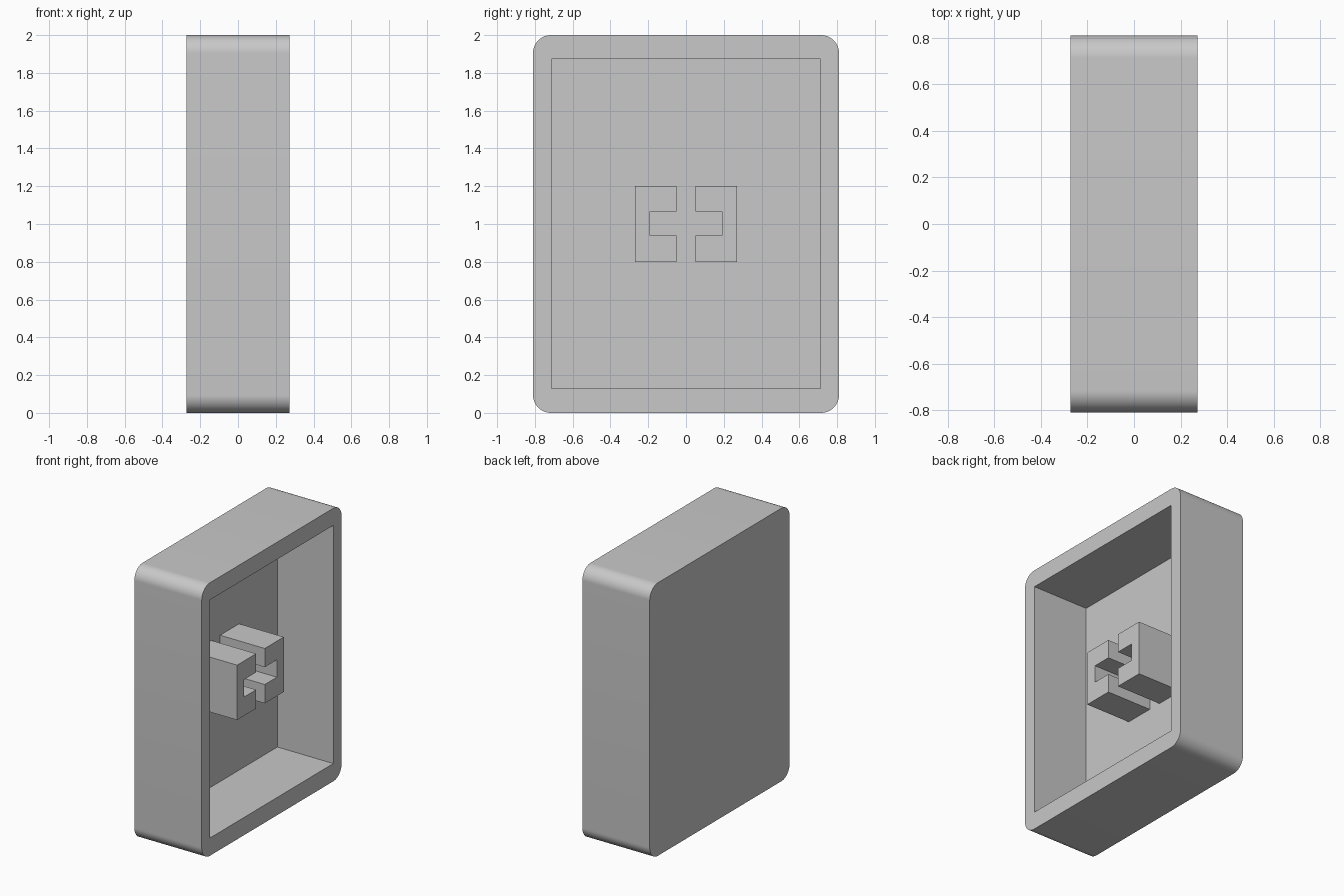
import bpy
import bmesh
from math import radians

if "Cube" in bpy.data.objects:
    bpy.data.objects.remove(bpy.data.objects["Cube"])

HALF_X, HALF_Y, HEIGHT = 0.273, 0.81, 2.0
FLOOR_X, STEM_TIP_X = -0.18, 0.182

grey = bpy.data.materials.new("light grey plastic")
grey.use_nodes = True
colour = (0.58, 0.58, 0.58, 1)
grey.diffuse_color = colour
grey.node_tree.nodes["Principled BSDF"].inputs["Base Color"].default_value = colour


def add_object(name, bm):
    bmesh.ops.recalc_face_normals(bm, faces=bm.faces)
    mesh = bpy.data.meshes.new(name)
    bm.to_mesh(mesh)
    bm.free()
    mesh.materials.append(grey)
    obj = bpy.data.objects.new(name, mesh)
    bpy.context.collection.objects.link(obj)
    return obj


def box(name, low, high, radius=0):
    """Box between two corners, with its x-running edges rounded."""
    bm = bmesh.new()
    bmesh.ops.create_cube(bm, size=1)
    for v in bm.verts:
        v.co = [h if c > 0 else l for c, l, h in zip(v.co, low, high)]
    if radius:
        edges = [e for e in bm.edges
                 if abs(e.verts[0].co.x - e.verts[1].co.x) > 0.01]
        bmesh.ops.bevel(bm, geom=edges, offset=radius, offset_type='OFFSET',
                        segments=16, profile=0.5, affect='EDGES')
    return add_object(name, bm)


def prism(name, outline, x0, x1):
    """Extrude a (y, z) outline along x."""
    bm = bmesh.new()
    face = bm.faces.new([bm.verts.new((x0, y, z)) for y, z in outline])
    side = bmesh.ops.extrude_face_region(bm, geom=[face])["geom"]
    for v in side:
        if isinstance(v, bmesh.types.BMVert):
            v.co.x = x1
    return add_object(name, bm)


# Rounded shell, hollowed from the +x side
shell = box("shell", (-HALF_X, -HALF_Y, 0), (HALF_X, HALF_Y, HEIGHT), 0.095)
cavity = box("cavity_cutter", (FLOOR_X, -0.713, 0.13), (0.5, 0.713, 1.874))
hollow = shell.modifiers.new("hollow", 'BOOLEAN')
hollow.operation = 'DIFFERENCE'
hollow.solver = 'EXACT'
hollow.object = cavity
bpy.context.view_layer.objects.active = shell
bpy.ops.object.select_all(action='DESELECT')
shell.select_set(True)
bpy.ops.object.modifier_apply(modifier=hollow.name)
bpy.data.objects.remove(cavity)
bpy.ops.object.shade_smooth_by_angle(angle=radians(30))

# Two facing C-shaped stem halves, leaving a cross-shaped socket
bracket = [(0.05, 0.8), (0.27, 0.8), (0.27, 1.202), (0.05, 1.202),
           (0.05, 1.065), (0.19, 1.065), (0.19, 0.938), (0.05, 0.938)]
for name, side in (("stem_front_half", -1), ("stem_back_half", 1)):
    prism(name, [(side * y, z) for y, z in bracket], FLOOR_X - 0.02, STEM_TIP_X)
